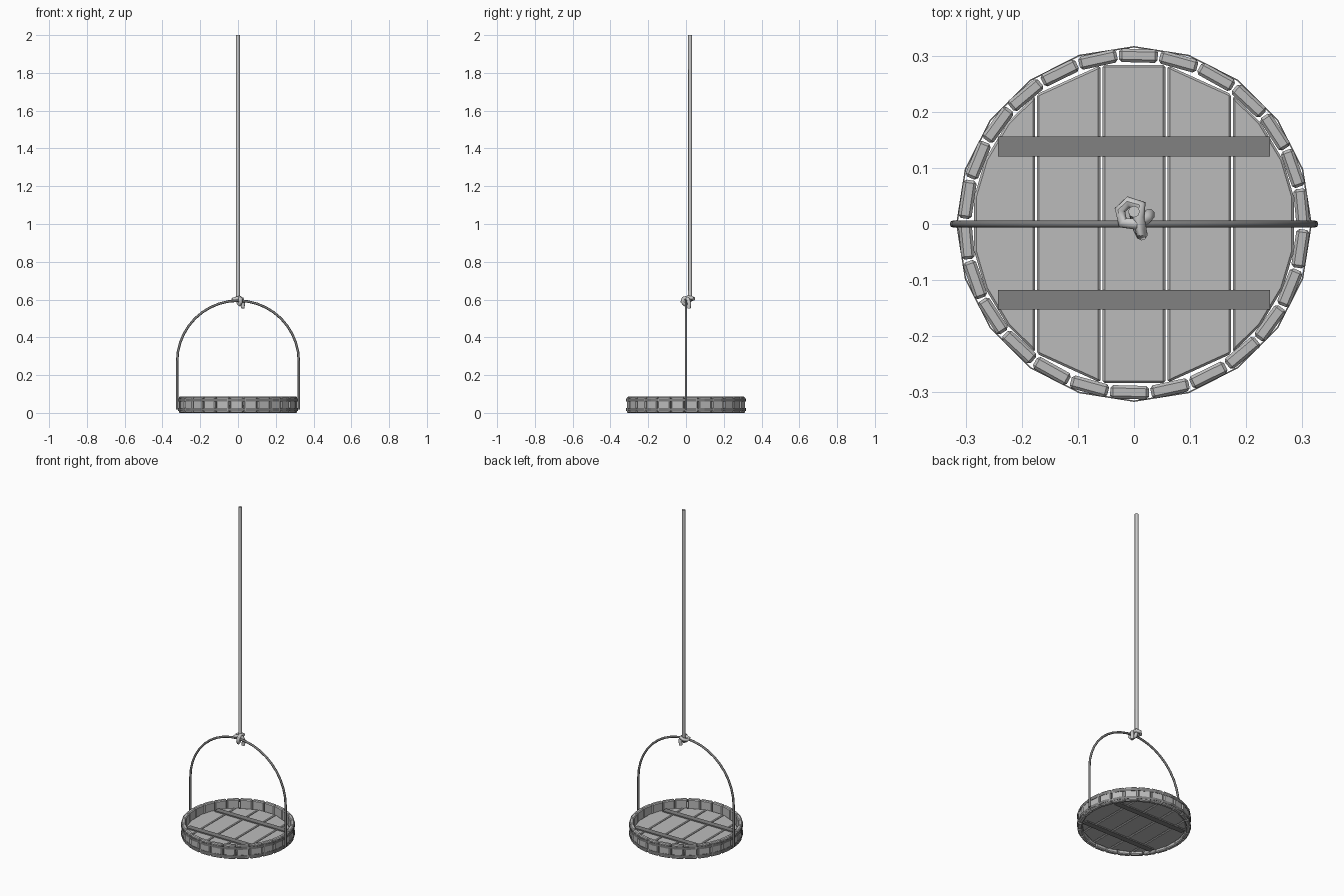
import bpy, bmesh
from math import sin, cos, pi, radians, sqrt
from mathutils import Matrix

if "Cube" in bpy.data.objects:
    bpy.data.objects.remove(bpy.data.objects["Cube"])


def material(name, grey):
    m = bpy.data.materials.new(name)
    m.diffuse_color = (grey, grey, grey, 1)
    m.use_nodes = True
    m.node_tree.nodes["Principled BSDF"].inputs["Base Color"].default_value = m.diffuse_color
    return m


WOOD = material("wood", 0.5)
IRON = material("iron", 0.2)
BATTEN = material("batten_wood", 0.22)


def finish(name, bm, mat, bevel=0.0):
    bmesh.ops.recalc_face_normals(bm, faces=bm.faces)
    me = bpy.data.meshes.new(name)
    bm.to_mesh(me)
    bm.free()
    me.materials.append(mat)
    ob = bpy.data.objects.new(name, me)
    bpy.context.collection.objects.link(ob)
    if bevel:
        m = ob.modifiers.new("bevel", "BEVEL")
        m.width = bevel
        m.segments = 1
    return ob


def box(bm, size, matrix):
    s = Matrix.Diagonal((*size, 1))
    bmesh.ops.create_cube(bm, size=1, matrix=matrix @ s)


def prism(name, outline, z0, z1, bevel):
    bm = bmesh.new()
    f = bm.faces.new([bm.verts.new((x, y, z0)) for x, y in outline])
    top = bmesh.ops.extrude_face_region(bm, geom=[f])["geom"]
    bmesh.ops.translate(bm, vec=(0, 0, z1 - z0),
                        verts=[v for v in top if isinstance(v, bmesh.types.BMVert)])
    return finish(name, bm, WOOD, bevel)


def tube(name, points, radius, resolution, mat=None):
    cu = bpy.data.curves.new(name, "CURVE")
    cu.dimensions = "3D"
    cu.bevel_depth = radius
    cu.bevel_resolution = resolution
    cu.use_fill_caps = True
    if mat:
        cu.materials.append(mat)
    sp = cu.splines.new("POLY")
    sp.points.add(len(points) - 1)
    for p, co in zip(sp.points, points):
        p.co = (*co, 1)
    ob = bpy.data.objects.new(name, cu)
    bpy.context.collection.objects.link(ob)
    bpy.ops.object.select_all(action="DESELECT")
    ob.select_set(True)
    bpy.context.view_layer.objects.active = ob
    bpy.ops.object.convert(target="MESH")
    bpy.ops.object.shade_smooth_by_angle(angle=radians(50))


# ring of short staves
bm = bmesh.new()
STAVES = 26
for i in range(STAVES):
    rot = Matrix.Rotation(radians(88.5) + 2 * pi * i / STAVES, 4, "Z")
    box(bm, (0.024, 0.069, 0.086), rot @ Matrix.Translation((0.3, 0, 0.043)))
finish("staves", bm, WOOD, 0.005)

# thin metal hoops around the staves
for name, z0, z1 in (("lower_hoop", 0.01, 0.026), ("upper_hoop", 0.06, 0.076)):
    bm = bmesh.new()
    n = 20
    rings = [[bm.verts.new((r * cos(2 * pi * k / n), r * sin(2 * pi * k / n), z))
              for k in range(n)]
             for r, z in ((0.317, z0), (0.317, z1), (0.3145, z1), (0.3145, z0))]
    for a in range(4):
        A, B = rings[a], rings[(a + 1) % 4]
        for k in range(n):
            j = (k + 1) % n
            bm.faces.new((A[k], A[j], B[j], B[k]))
    finish(name, bm, IRON)

# floor planks trimmed to the round
R = 0.289
planks = {
    "floor_plank_far_left": (-0.285, -0.265, -0.225, -0.176),
    "floor_plank_left": (-0.173, -0.06),
    "floor_plank_middle": (-0.056, 0.056),
    "floor_plank_right": (0.06, 0.173),
    "floor_plank_far_right": (0.176, 0.225, 0.265, 0.285),
}
for name, xs in planks.items():
    upper = [(x, sqrt(R * R - x * x)) for x in xs]
    lower = [(x, -y) for x, y in reversed(upper)]
    prism(name, upper + lower, 0.014, 0.036, 0.004)

# cross battens, showing above and below the floor
for name, y in (("front_batten", -0.135), ("back_batten", 0.138)):
    bm = bmesh.new()
    box(bm, (0.484, 0.035, 0.036), Matrix.Translation((0, y, 0.025)))
    finish(name, bm, BATTEN)

# arched handle
H, ZC = 0.322, 0.272
arc = [(H * cos(pi * k / 20), 0, ZC + H * sin(pi * k / 20)) for k in range(21)]
tube("handle", [(H, 0, 0.018)] + arc + [(-H, 0, 0.018)], 0.0065, 2, IRON)

# rope tied around the handle
knot = [
    (0, 0.022, 2.0), (0, 0.022, 0.605), (0.002, 0.016, 0.582), (0.008, -0.008, 0.574),
    (0.014, -0.019, 0.588), (0.013, -0.014, 0.606), (0.008, 0.012, 0.611),
    (0.012, 0.033, 0.608), (-0.010, 0.039, 0.605), (-0.025, 0.025, 0.600),
    (-0.020, 0.002, 0.602), (0.002, 0.000, 0.608), (0.022, 0.010, 0.602),
    (0.027, 0.017, 0.582), (0.025, 0.015, 0.554),
]
tube("rope", knot, 0.0105, 2)
